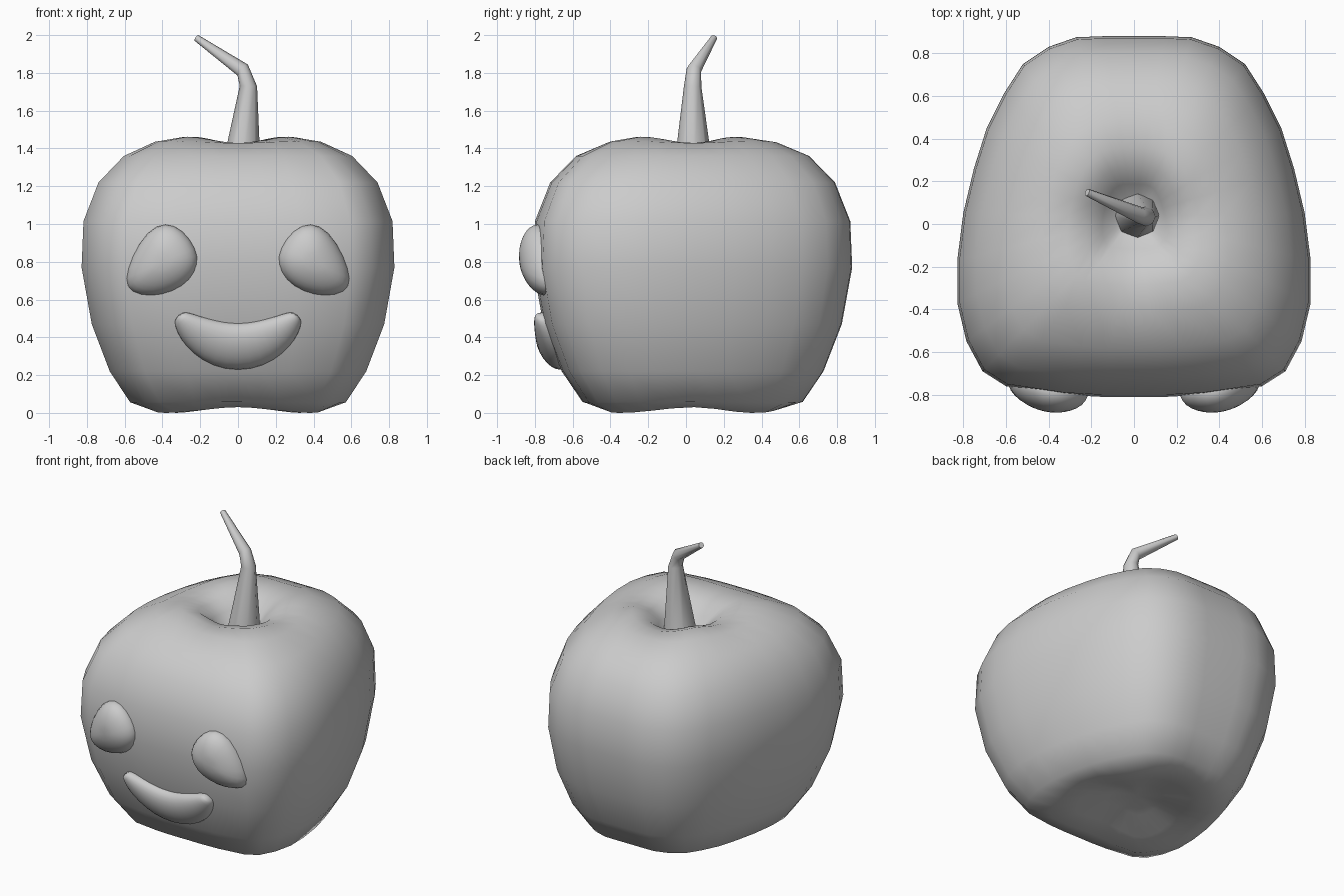
import bpy, bmesh, math
from mathutils import Vector

if "Cube" in bpy.data.objects:
    bpy.data.objects.remove(bpy.data.objects["Cube"])


def loft(name, rings, subsurf=0):
    """Skin closed rings of points; a one-point ring makes a pole."""
    bm = bmesh.new()
    loops = [[bm.verts.new(p) for p in ring] for ring in rings]
    for a, b in zip(loops, loops[1:]):
        n = max(len(a), len(b))
        for i in range(n):
            j = (i + 1) % n
            quad = [a[i % len(a)], a[j % len(a)], b[j % len(b)], b[i % len(b)]]
            bm.faces.new(list(dict.fromkeys(quad)))
    for end in (loops[0], loops[-1]):
        if len(end) > 2:
            bm.faces.new(end)
    bmesh.ops.recalc_face_normals(bm, faces=bm.faces)
    mesh = bpy.data.meshes.new(name)
    bm.to_mesh(mesh)
    bm.free()
    for poly in mesh.polygons:
        poly.use_smooth = True
    obj = bpy.data.objects.new(name, mesh)
    bpy.context.collection.objects.link(obj)
    if subsurf:
        mod = obj.modifiers.new("Subdivision", "SUBSURF")
        mod.levels = mod.render_levels = subsurf
    return obj


# Fruit body: rounded plan outline scaled through a height profile
CY = 0.035
half = [(0.14, 0.88), (0.27, 0.875), (0.40, 0.83), (0.52, 0.75), (0.61, 0.61),
        (0.69, 0.45), (0.75, 0.26), (0.80, 0.05), (0.828, -0.17),
        (0.828, -0.37), (0.785, -0.55), (0.71, -0.69), (0.60, -0.76),
        (0.33, -0.80), (0.15, -0.81)]
plan = ([(0, 0.88)] + half + [(0, -0.81)] + [(-x, y) for x, y in reversed(half)])

# scale, height, how far the ring sags between the four corner lobes
profile = [(0.2, 0.075, 0.3), (0.38, 0.02, 0.8), (0.54, 0.0, 0.8),
           (0.69, 0.055, 0.1), (0.82, 0.22, 0), (0.935, 0.47, 0),
           (1.0, 0.77, 0), (0.988, 1.015, 0), (0.892, 1.22, 0),
           (0.73, 1.36, 0), (0.53, 1.44, -0.3), (0.38, 1.462, -0.9),
           (0.27, 1.43, -0.7), (0.18, 1.36, -0.3), (0.1, 1.28, 0)]


def body_ring(s, z, sag):
    ring = []
    for x, y in plan:
        lobe = math.sin(2 * math.atan2(y - CY, x)) ** 2
        ring.append((x * s, CY + (y - CY) * s, z + 0.038 * sag * (1 - lobe)))
    return ring


loft("fruit_body", [[(0, CY, 0.10)]] + [body_ring(*p) for p in profile]
     + [[(0, CY, 1.25)]])

# Stem: tapered bent tube
path = [((0.012, 0.04, 1.24), 0.11), ((0.055, 0.035, 1.73), 0.046),
        ((0.025, 0.042, 1.815), 0.040), ((-0.22, 0.148, 1.985), 0.018)]
pts = [Vector(p) for p, r in path]
rings = []
for i, (p, r) in enumerate(path):
    t = (pts[min(i + 1, 3)] - pts[max(i - 1, 0)]).normalized()
    if i == 0:
        t = Vector((0, 0, 1))
    u = Vector((0, 1, 0)).cross(t).normalized()
    v = t.cross(u)
    rings.append([pts[i] + r * (math.cos(a) * u + math.sin(a) * v)
                  for a in (k * math.tau / 8 for k in range(8))])
stem = loft("stem", rings)
bpy.context.view_layer.objects.active = stem
stem.select_set(True)
bpy.ops.object.shade_smooth_by_angle(angle=math.radians(50))

# Eyes: slanted egg outlines puffed out of the front
egg = [(0.385, 1.012), (0.29, 0.97), (0.22, 0.87), (0.205, 0.79), (0.25, 0.70),
       (0.34, 0.64), (0.46, 0.612), (0.57, 0.635), (0.605, 0.70),
       (0.565, 0.83), (0.48, 0.965)]
ex, ez = 0.40, 0.80


def eye_ring(side, angle):
    t, out = 1.02 * math.cos(angle), math.sin(angle)
    ring = []
    for x, z in egg:
        px, pz = ex + (x - ex) * t, ez + (z - ez) * t
        base = -0.765 + 0.12 * (px - ex) - 0.09 * (pz - ez)
        ring.append((side * px, base - 0.118 * out, pz))
    return ring


for side, name in ((-1, "left_eye"), (1, "right_eye")):
    loft(name, [[(side * ex, -0.72, ez)]]
         + [eye_ring(side, math.radians(a)) for a in (-20, 0, 22, 45, 68)]
         + [[(side * ex, -0.883, ez)]], 1)

# Mouth: crescent swept along a curved spine with tapering sections
right = [(0.1, 0.362, 0.127), (0.19, 0.405, 0.108), (0.255, 0.452, 0.082),
         (0.295, 0.494, 0.055), (0.315, 0.518, 0.028)]
spine = [(-x, z, r) for x, z, r in reversed(right)] + [(0, 0.348, 0.133)] + right
rings = []
for i, (x, z, r) in enumerate(spine):
    a, b = spine[max(i - 1, 0)], spine[min(i + 1, len(spine) - 1)]
    t = Vector((b[0] - a[0], b[1] - a[1])).normalized()
    ring = []
    for k in range(12):
        c, s = math.cos(k * math.tau / 12), math.sin(k * math.tau / 12)
        px, pz = x - t.y * r * c, z + t.x * r * c
        base = -0.765 + 0.31 * (0.54 - pz)
        ring.append((px, base - 0.085 * math.sqrt(r / 0.133) * s, pz))
    rings.append(ring)
loft("mouth", rings, 1)
